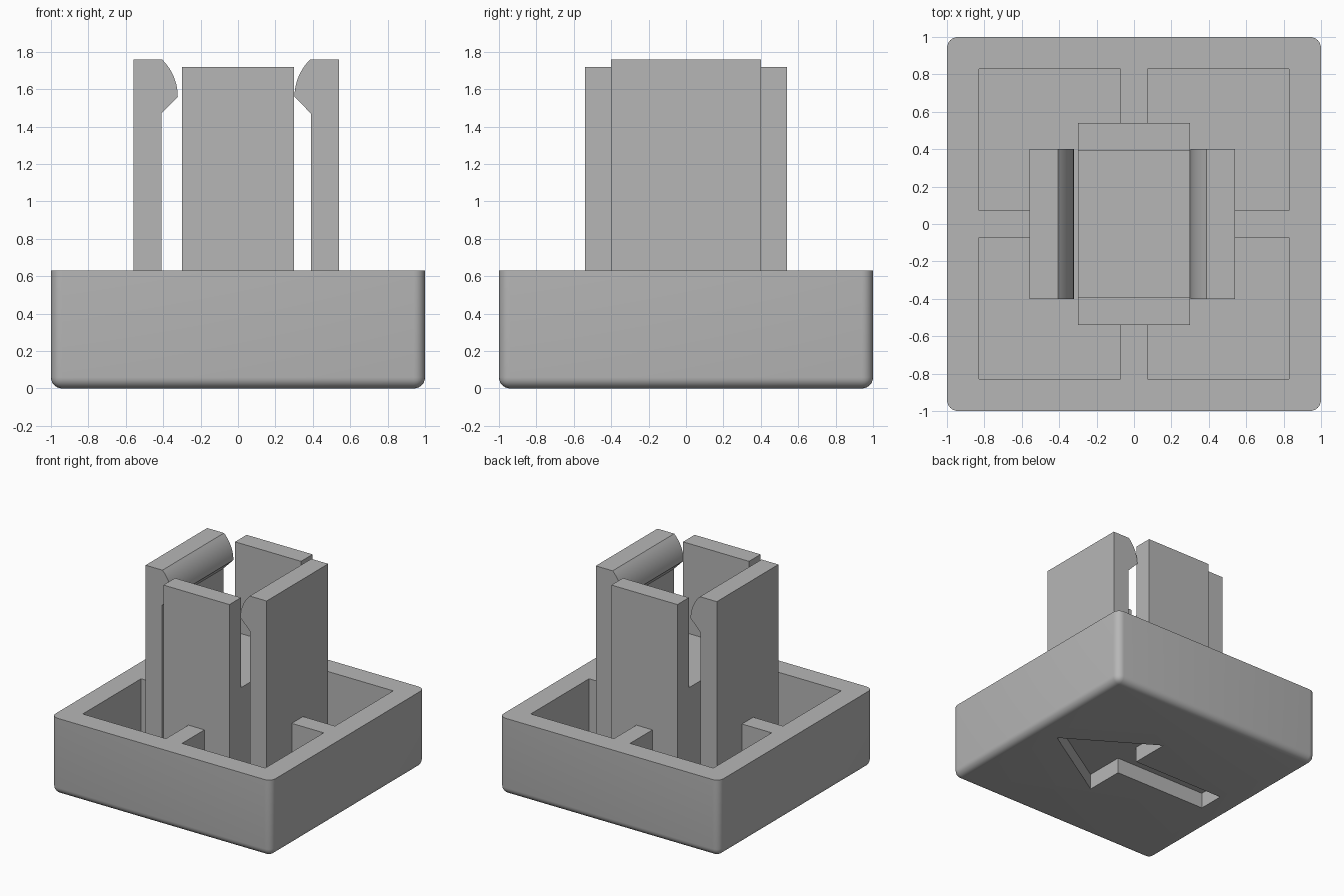
import bpy, bmesh, math
from mathutils import Matrix

old = bpy.data.objects.get("Cube")
if old:
    bpy.data.objects.remove(old, do_unlink=True)

grey = bpy.data.materials.new("plain grey")
grey.use_nodes = True
colour = (0.47, 0.47, 0.47, 1)
grey.diffuse_color = colour
grey.node_tree.nodes["Principled BSDF"].inputs["Base Color"].default_value = colour

RIM, FLOOR, WALL = 0.63, 0.17, 0.83


def finish(name, bm):
    bmesh.ops.recalc_face_normals(bm, faces=bm.faces)
    mesh = bpy.data.meshes.new(name)
    bm.to_mesh(mesh)
    bm.free()
    mesh.materials.append(grey)
    obj = bpy.data.objects.new(name, mesh)
    bpy.context.collection.objects.link(obj)
    return obj


def box_mesh(x0, x1, y0, y1, z0, z1):
    bm = bmesh.new()
    bmesh.ops.create_cube(bm, size=1)
    bm.transform(Matrix.Translation(((x0 + x1) / 2, (y0 + y1) / 2, (z0 + z1) / 2))
                 @ Matrix.Diagonal((x1 - x0, y1 - y0, z1 - z0, 1)))
    return bm


def prism(name, points, place, low, high):
    """Extrude a 2D outline between two depths; place maps (u, v, depth) to xyz."""
    bm = bmesh.new()
    face = bm.faces.new([bm.verts.new(place(u, v, low)) for u, v in points])
    new = bmesh.ops.extrude_face_region(bm, geom=[face])["geom"]
    shift = [b - a for a, b in zip(place(0, 0, low), place(0, 0, high))]
    bmesh.ops.translate(bm, vec=shift, verts=[g for g in new if isinstance(g, bmesh.types.BMVert)])
    return finish(name, bm)


def smooth(obj):
    bpy.ops.object.select_all(action="DESELECT")
    obj.select_set(True)
    bpy.context.view_layer.objects.active = obj
    bpy.ops.object.shade_smooth_by_angle(angle=math.radians(30))


def cut(obj, cutter):
    mod = obj.modifiers.new("cut", "BOOLEAN")
    mod.operation = "DIFFERENCE"
    mod.solver = "EXACT"
    mod.object = cutter
    bpy.context.view_layer.objects.active = obj
    bpy.ops.object.modifier_apply(modifier=mod.name)
    bpy.data.objects.remove(cutter, do_unlink=True)


# Tray: rounded block, open on top, arrow recess underneath
bm = box_mesh(-1, 1, -1, 1, 0, RIM)
round_edges = [e for e in bm.edges if min(v.co.z for v in e.verts) < 0.01]
bmesh.ops.bevel(bm, geom=round_edges, offset=0.06, segments=6, profile=0.5, affect="EDGES")
tray = finish("tray", bm)
cut(tray, finish("cavity_cutter", box_mesh(-WALL, WALL, -WALL, WALL, FLOOR, 1)))
head = [(0.07, 0.11), (0.07, 0.44), (0.78, 0), (0.07, -0.44), (0.07, -0.11)]
arrow = head + [(-0.78, -0.11), (-0.78, 0.11)]
cut(tray, prism("arrow_cutter", arrow, lambda u, v, d: (u, v, d), -0.1, 0.13))
smooth(tray)

# Ribs joining the tray walls to the centre posts
RIB = 0.073
for name, x0, x1, y0, y1 in (("left_rib", 0.54, WALL, -RIB, RIB),
                             ("right_rib", -WALL, -0.56, -RIB, RIB),
                             ("back_rib", -RIB, RIB, 0.54, WALL),
                             ("front_rib", -RIB, RIB, -WALL, -0.54)):
    finish(name, box_mesh(x0, x1, y0, y1, FLOOR, RIM))

# Centre block: U-shaped, with tall front and back plates and a raised floor
half = [(0.54, FLOOR), (0.54, 1.72), (0.39, 1.72), (0.39, 0.98)]
outline = half + [(-y, z) for y, z in reversed(half)]
prism("centre_block", outline, lambda u, v, d: (d, u, v), -0.3, 0.3)

# Side clips: upright plates with a curved hook facing inward
RADIUS, SWEEP, STEPS = 0.278, math.radians(46), 10
TOOTH_X, TOOTH_Z = 0.312, 1.56
hook = []
for i in range(STEPS + 1):
    a = SWEEP * (1 - i / STEPS)
    hook.append((TOOTH_X + RADIUS * (1 - math.cos(a)), TOOTH_Z + RADIUS * math.sin(a)))
profile = [(0.55, FLOOR), (0.55, 1.76)] + hook + [(0.40, 1.47), (0.40, FLOOR)]
for name, side in (("left_clip", 1), ("right_clip", -1)):
    clip = prism(name, profile, lambda u, v, d: (side * u - 0.01, d, v), -0.4, 0.4)
    smooth(clip)
